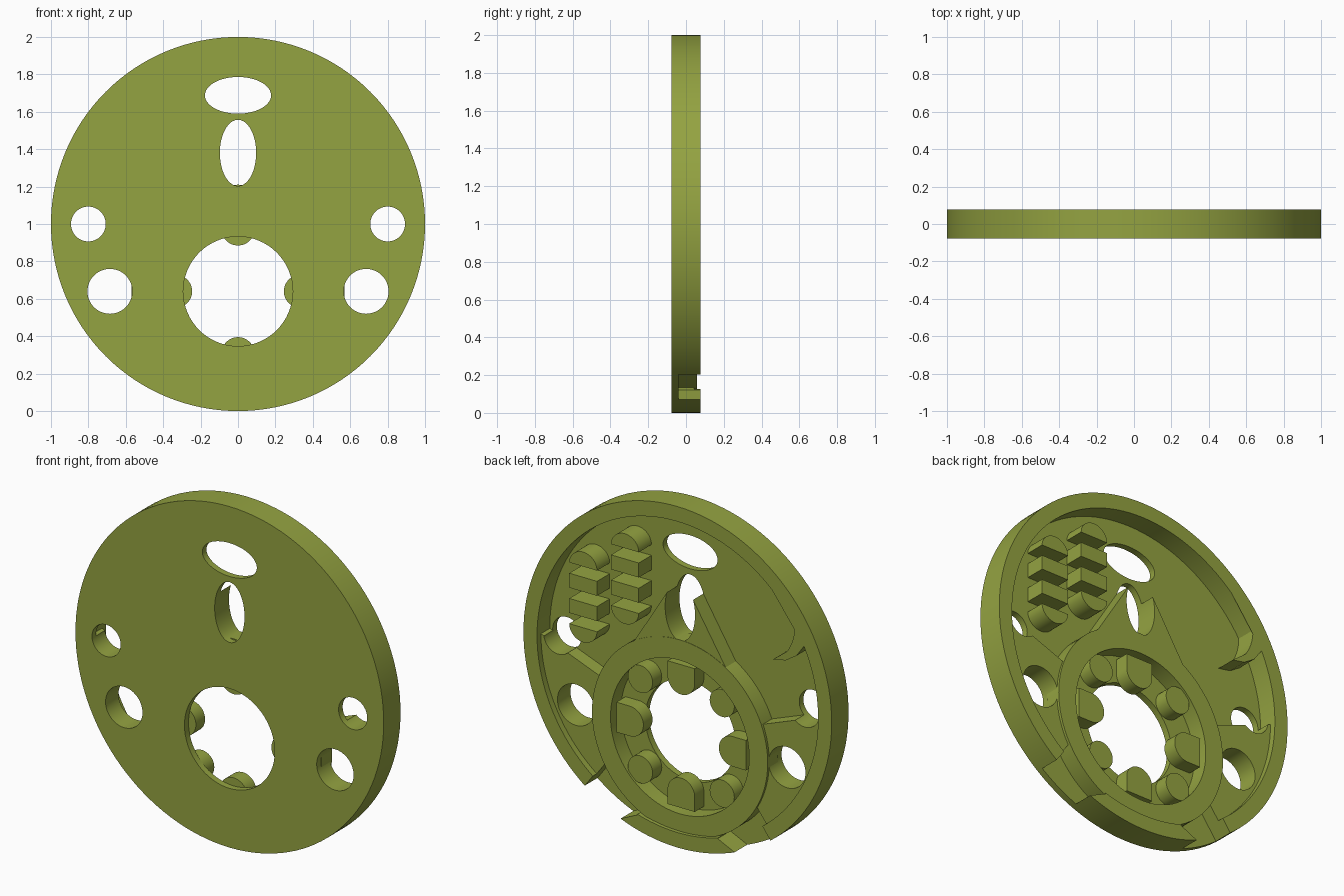
import bpy, bmesh, math

if "Cube" in bpy.data.objects:
    bpy.data.objects.remove(bpy.data.objects["Cube"])

FRONT, FLOOR, BACK = -0.078, -0.04, 0.078
HUB = (0, 0.64)

olive = bpy.data.materials.new("olive_green")
olive.diffuse_color = (0.296, 0.366, 0.053, 1)
olive.use_nodes = True
olive.node_tree.nodes["Principled BSDF"].inputs["Base Color"].default_value = olive.diffuse_color


def arc(cx, cz, rx, rz=None, a0=0, a1=360, n=64):
    """Points on an elliptical arc in the xz plane."""
    rz = rz or rx
    full = abs(a1 - a0) == 360
    steps = n if full else n + 1
    return [(cx + rx * math.cos(math.radians(a0 + (a1 - a0) * i / n)),
             cz + rz * math.sin(math.radians(a0 + (a1 - a0) * i / n)))
            for i in range(steps)]


def prism(name, pts, y0, y1):
    """Extrude an xz outline from y0 to y1."""
    bm = bmesh.new()
    face = bm.faces.new([bm.verts.new((x, y0, z)) for x, z in pts])
    ext = bmesh.ops.extrude_face_region(bm, geom=[face])
    for v in ext["geom"]:
        if isinstance(v, bmesh.types.BMVert):
            v.co.y = y1
    bmesh.ops.recalc_face_normals(bm, faces=bm.faces[:])
    me = bpy.data.meshes.new(name)
    bm.to_mesh(me)
    bm.free()
    me.materials.append(olive)
    ob = bpy.data.objects.new(name, me)
    bpy.context.collection.objects.link(ob)
    return ob


def cut(ob, outlines, y0=-0.3, y1=0.3):
    """Cut through-holes with the given outlines."""
    bpy.context.view_layer.objects.active = ob
    for pts in outlines:
        cutter = prism("cutter", pts, y0, y1)
        cutter.hide_render = True
        mod = ob.modifiers.new("cut", 'BOOLEAN')
        mod.operation, mod.solver, mod.object = 'DIFFERENCE', 'EXACT', cutter
        bpy.ops.object.modifier_apply(modifier=mod.name)
        bpy.data.objects.remove(cutter, do_unlink=True)


def mirror(pts):
    return [(-x, z) for x, z in pts]


# Shared openings
small_hole = arc(0.8, 1.0, 0.093, n=48)
large_hole = arc(0.685, 0.64, 0.12, n=48)
side_holes = [small_hole, mirror(small_hole), large_hole, mirror(large_hole)]
wide_slot = arc(0, 1.688, 0.177, 0.098)
tall_slot = arc(0, 1.38, 0.097, 0.177)
notch = [(0.26, 0.122), (0.48, 0.02), (0.68, 0.098), (0.47, 0.38), (0.3, 0.4)]
notches = [notch, mirror(notch)]

# Front disc with all openings
disc = prism("front_disc", arc(0, 1, 1, n=128), FRONT, FLOOR)
cut(disc, side_holes + [wide_slot, tall_slot, arc(*HUB, 0.293)])

# Raised outer rim with two notches
rim = prism("outer_rim", arc(0, 1, 1, n=128), FLOOR, BACK)
cut(rim, [arc(0, 1, 0.912, n=128)] + notches)

# Raised lower plate around the hub
lower = arc(0, 1, 0.92, a0=0, a1=-180, n=64) + [(-0.5, 0.84), (0.5, 0.84)]
plate = prism("lower_plate", lower, FLOOR, 0.042)
cut(plate, [arc(*HUB, 0.52)] + side_holes + notches)

# Hub ring
ring = prism("hub_ring", arc(*HUB, 0.57, n=96), FLOOR, 0.057)
cut(ring, [arc(*HUB, 0.45, n=96)])

# Pointed gusset above the ring, split by the tall slot
gusset = prism("slot_gusset", [(-0.3, 1.12), (0.3, 1.12), (0.07, 1.49), (-0.07, 1.49)],
               FLOOR, 0.055)
cut(gusset, [tall_slot, arc(*HUB, 0.56, n=96)])

# Rounded pad that joins the rim
pad = arc(-0.48, 1.5, 0.28, a0=90, a1=215, n=32) + [
    (-0.62, 1.27), (-0.7, 1.285), (-0.77, 1.33), (-0.82, 1.4)]
pad += arc(0, 1, 0.93, a0=154, a1=121, n=16)
prism("rounded_pad", pad, FLOOR, BACK)

# Two columns of grip bars with rounded ends
W, H, PITCH = 0.09, 0.085, 0.148
for col, (cx, cz) in enumerate([(0.342, 1.485), (0.613, 1.305)]):
    for i in range(4):
        z = cz + (i - 1.5) * PITCH
        if i == 3:
            pts = arc(cx, z - H / 2, W, H, 0, 180, 24)
        elif i == 0:
            pts = arc(cx, z + H / 2, W, H, 180, 360, 24)
        else:
            pts = [(cx - W, z - H / 2), (cx + W, z - H / 2),
                   (cx + W, z + H / 2), (cx - W, z + H / 2)]
        prism(f"grip_bar_{col}_{i}", pts, FLOOR, BACK)

# Pegs round the hub opening: tongues on the axes, round pegs between
for i in range(8):
    a = math.radians(45 * i)
    if i % 2 == 0:
        local = arc(0.333, 0, 0.088, a0=90, a1=270, n=24) + [(0.42, -0.088), (0.42, 0.088)]
    else:
        local = arc(0.375, 0, 0.08, n=32)
    pts = [(HUB[0] + u * math.cos(a) - v * math.sin(a),
            HUB[1] + u * math.sin(a) + v * math.cos(a)) for u, v in local]
    prism(f"hub_peg_{i}", pts, FLOOR, 0.045)

# Smooth the round walls, keep the edges crisp
for ob in bpy.context.scene.objects:
    ob.select_set(True)
bpy.context.view_layer.objects.active = disc
bpy.ops.object.shade_smooth_by_angle(angle=math.radians(30))
